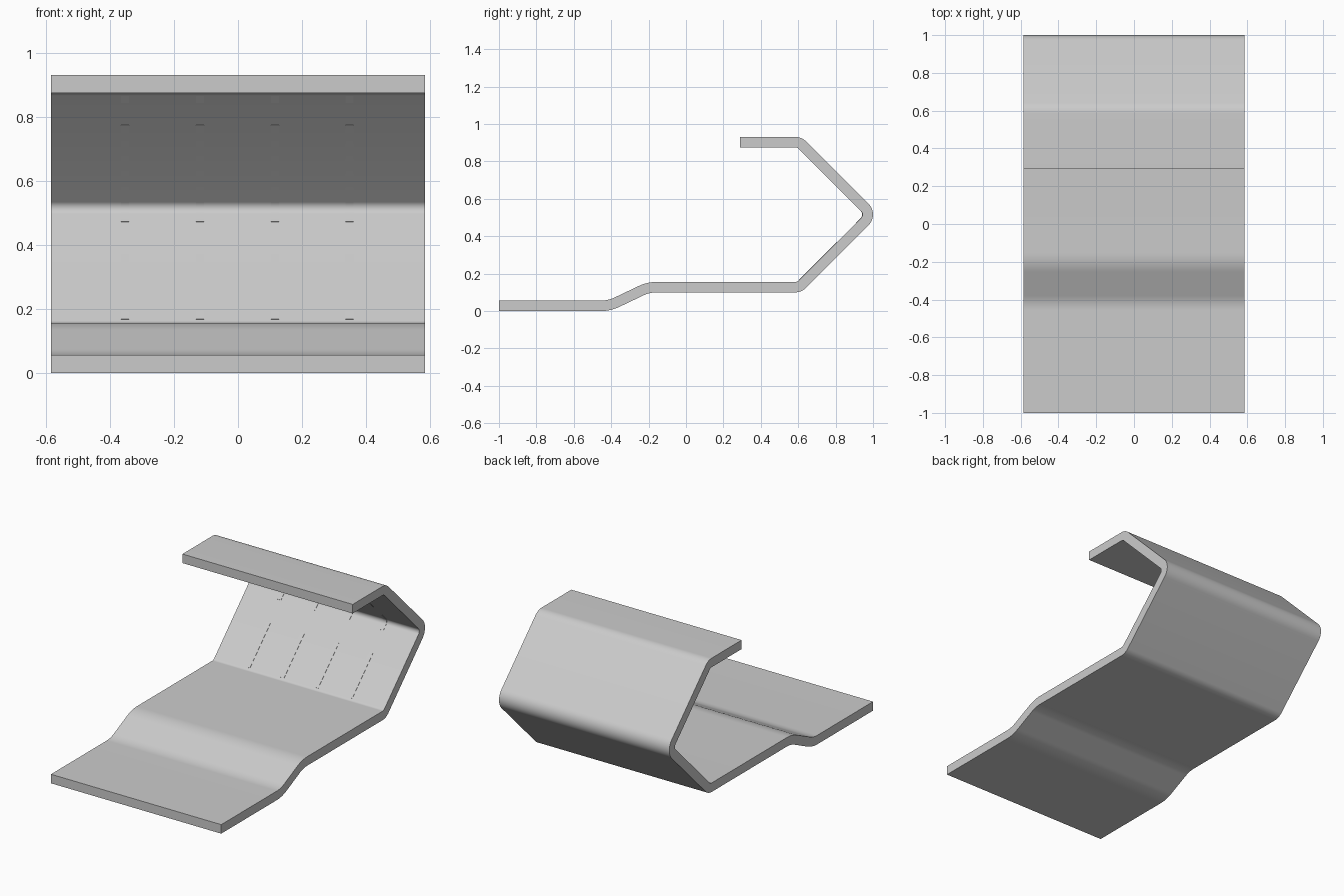
import bpy, bmesh, math
from mathutils import Vector

if "Cube" in bpy.data.objects:
    bpy.data.objects.remove(bpy.data.objects["Cube"])

HALF_W = 0.585      # half width of the sheet
T = 0.028           # half thickness of the sheet


def rounded(corners, segs=10):
    """Fillet a polyline of (y, z, radius); return (point, left normal) pairs."""
    pts = [Vector(c[:2]) for c in corners]

    def left(d):
        return Vector((-d.y, d.x))

    out = [(pts[0], left((pts[1] - pts[0]).normalized()))]
    for i in range(1, len(pts) - 1):
        d0 = (pts[i] - pts[i - 1]).normalized()
        d1 = (pts[i + 1] - pts[i]).normalized()
        turn = math.atan2(d0.x * d1.y - d0.y * d1.x, d0.dot(d1))
        r, s = corners[i][2], math.copysign(1, turn)
        start = pts[i] - d0 * r * math.tan(abs(turn) / 2)
        centre = start + left(d0) * r * s
        for k in range(segs + 1):
            a = turn * k / segs
            n = Vector((left(d0).x * math.cos(a) - left(d0).y * math.sin(a),
                        left(d0).x * math.sin(a) + left(d0).y * math.cos(a)))
            out.append((centre - n * r * s, n))
    out.append((pts[-1], left((pts[-1] - pts[-2]).normalized())))
    return out


def bent_strip(name, corners, lo, hi, x0, x1):
    """Sweep a rectangle (offsets lo..hi, width x0..x1) along a filleted path."""
    bm = bmesh.new()
    rings = []
    for p, n in rounded(corners):
        a, b = p + n * lo, p + n * hi
        rings.append([bm.verts.new(v) for v in (
            (x0, a.x, a.y), (x1, a.x, a.y), (x1, b.x, b.y), (x0, b.x, b.y))])
    for r, q in zip(rings, rings[1:]):
        for k in range(4):
            m = (k + 1) % 4
            bm.faces.new((r[k], r[m], q[m], q[k]))
    bm.faces.new(rings[0])
    bm.faces.new(rings[-1])
    bmesh.ops.recalc_face_normals(bm, faces=bm.faces[:])
    mesh = bpy.data.meshes.new(name)
    bm.to_mesh(mesh)
    bm.free()
    ob = bpy.data.objects.new(name, mesh)
    bpy.context.collection.objects.link(ob)
    bpy.ops.object.select_all(action='DESELECT')
    ob.select_set(True)
    bpy.context.view_layer.objects.active = ob
    bpy.ops.object.shade_smooth_by_angle(angle=math.radians(25))
    return ob


# Folded sheet: foot, step, shelf, two slopes and top lip
apex = (0.994, 0.516, 0.054)
bent_strip("folded_sheet", [
    (-1.0, T, 0), (-0.41, T, 0.2), (-0.2, 0.128, 0.2), (0.606, 0.128, 0.054),
    apex, (0.606, 0.903, 0.054), (0.29, 0.903, 0)], -T, T, -HALF_W, HALF_W)


# Thin position marks on the inner faces of the slopes
def slope(z):
    """Point on the sheet's centre line at height z of the slopes."""
    return (apex[0] - abs(z - apex[1]), z, 0)


marks = {
    "lower_mark": [slope(0.147), slope(0.35)],
    "middle_mark": [slope(0.452), apex, slope(0.795)],
    "upper_mark": [slope(0.865), slope(0.886)],
}
for i in range(4):
    x = -0.354 + i * 0.2345
    for name, path in marks.items():
        bent_strip(f"{name}_{i + 1}", path, T - 0.005, T + 0.0015,
                   x - 0.0125, x + 0.0125)
